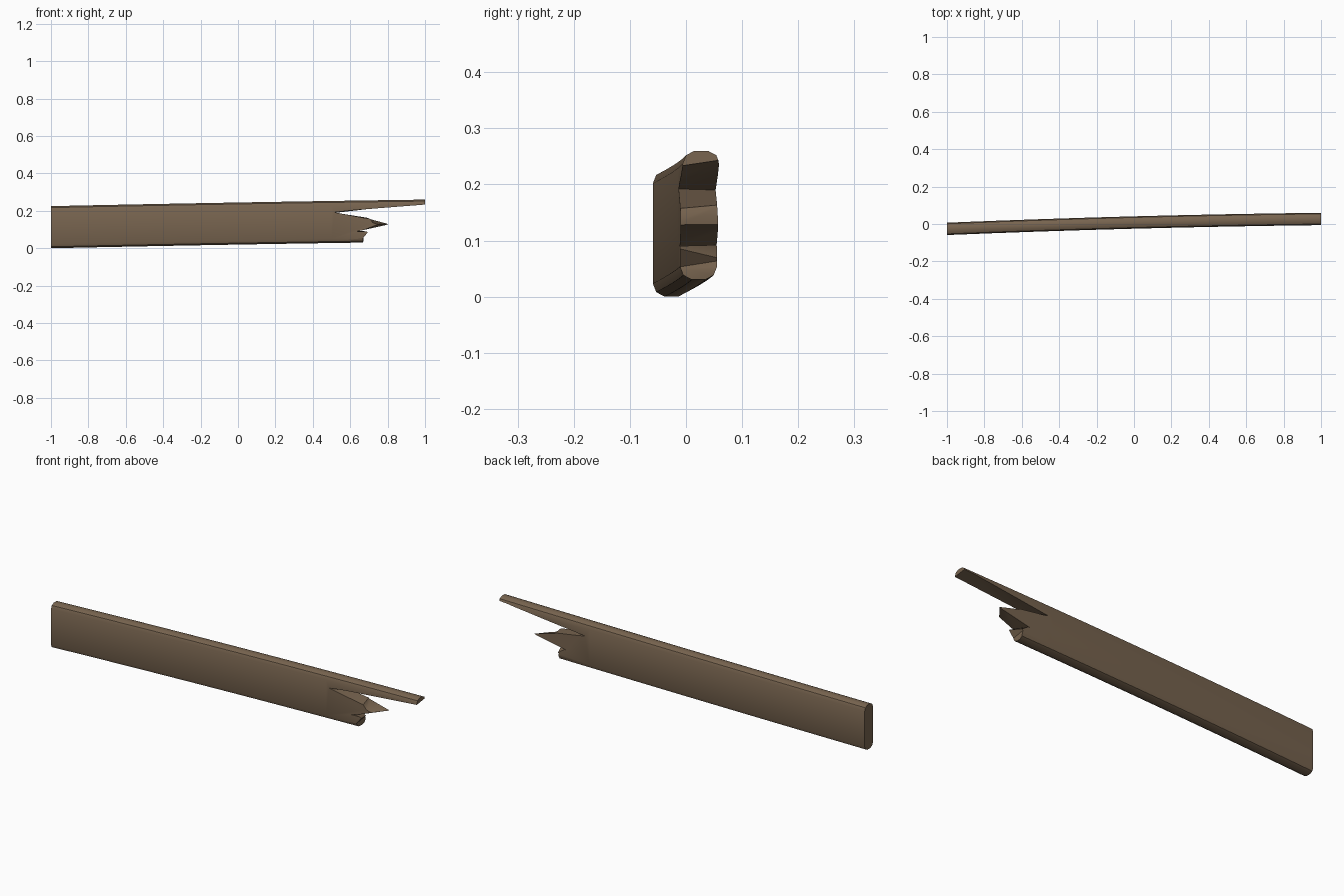
import bpy, math

if "Cube" in bpy.data.objects:
    bpy.data.objects.remove(bpy.data.objects["Cube"])

wood = bpy.data.materials.new("weathered brown wood")
wood.diffuse_color = (0.19, 0.13, 0.08, 1)
wood.use_nodes = True
wood.node_tree.nodes["Principled BSDF"].inputs["Base Color"].default_value = wood.diffuse_color


def make_object(name, verts, faces):
    mesh = bpy.data.meshes.new(name)
    mesh.from_pydata(verts, [], faces)
    mesh.materials.append(wood)
    obj = bpy.data.objects.new(name, mesh)
    bpy.context.collection.objects.link(obj)
    return obj


# Slightly bowed plank: rounded rectangle swept along x
H = 0.225
quarter = [(-0.033, 0.023), (-0.027, 0.008), (-0.012, 0.0)]
low = quarter + [(-y, z) for y, z in reversed(quarter)]
section = low + [(y, H - z) for y, z in reversed(low)]
n, rings = len(section), 9
verts, faces = [], []
for i in range(rings):
    x = -1 + 2 * i / (rings - 1)
    yc = 0.008 + 0.0265 * x - 0.0075 * x * x
    zc = 0.0195 + 0.0175 * x - 0.002 * x * x
    verts += [(x, y + yc, z + zc) for y, z in section]
for i in range(rings - 1):
    for j in range(n):
        a, b = i * n + j, i * n + (j + 1) % n
        faces.append((a, a + n, b + n, b))
faces.append(tuple(range(n)))
faces.append(tuple(reversed(range((rings - 1) * n, rings * n))))
plank = make_object("broken_plank", verts, [f[::-1] for f in faces])

# Splintered break: outline on the front and back faces, bridged as a cutter
front = [(0.66, 0.0), (0.668, 0.05), (0.695, 0.086), (0.635, 0.09), (0.745, 0.128),
         (0.705, 0.157), (0.515, 0.192), (1.01, 0.233)]
back = [(0.66, 0.0), (0.672, 0.05), (0.675, 0.07), (0.63, 0.092), (0.80, 0.129),
        (0.69, 0.163), (0.525, 0.19), (1.01, 0.243)]
y0, y1 = -0.014, 0.053


def layer(y):
    t = (y - y0) / (y1 - y0)
    pts = [(a[0] + (b[0] - a[0]) * t, y, a[1] + (b[1] - a[1]) * t)
           for a, b in zip(front, back)]
    return pts + [(1.2, y, pts[-1][2]), (1.2, y, -0.1), (0.66, y, -0.1)]


near, far = layer(-0.03), layer(0.07)
m = len(near)
cut_faces = [tuple(range(m)), tuple(reversed(range(m, 2 * m)))]
for j in range(m):
    k = (j + 1) % m
    cut_faces += [(j, j + m, k + m), (j, k + m, k)]
cutter = make_object("break_cutter", near + far, cut_faces)

# Make normals consistent before the cut
import bmesh
for obj in (plank, cutter):
    bm = bmesh.new()
    bm.from_mesh(obj.data)
    bmesh.ops.recalc_face_normals(bm, faces=bm.faces)
    bm.to_mesh(obj.data)
    bm.free()

mod = plank.modifiers.new("break", 'BOOLEAN')
mod.operation = 'DIFFERENCE'
mod.solver = 'EXACT'
mod.object = cutter
bpy.context.view_layer.objects.active = plank
plank.select_set(True)
cutter.select_set(False)
bpy.ops.object.modifier_apply(modifier=mod.name)
bpy.data.objects.remove(cutter)
bpy.ops.object.shade_smooth_by_angle(angle=math.radians(40))
